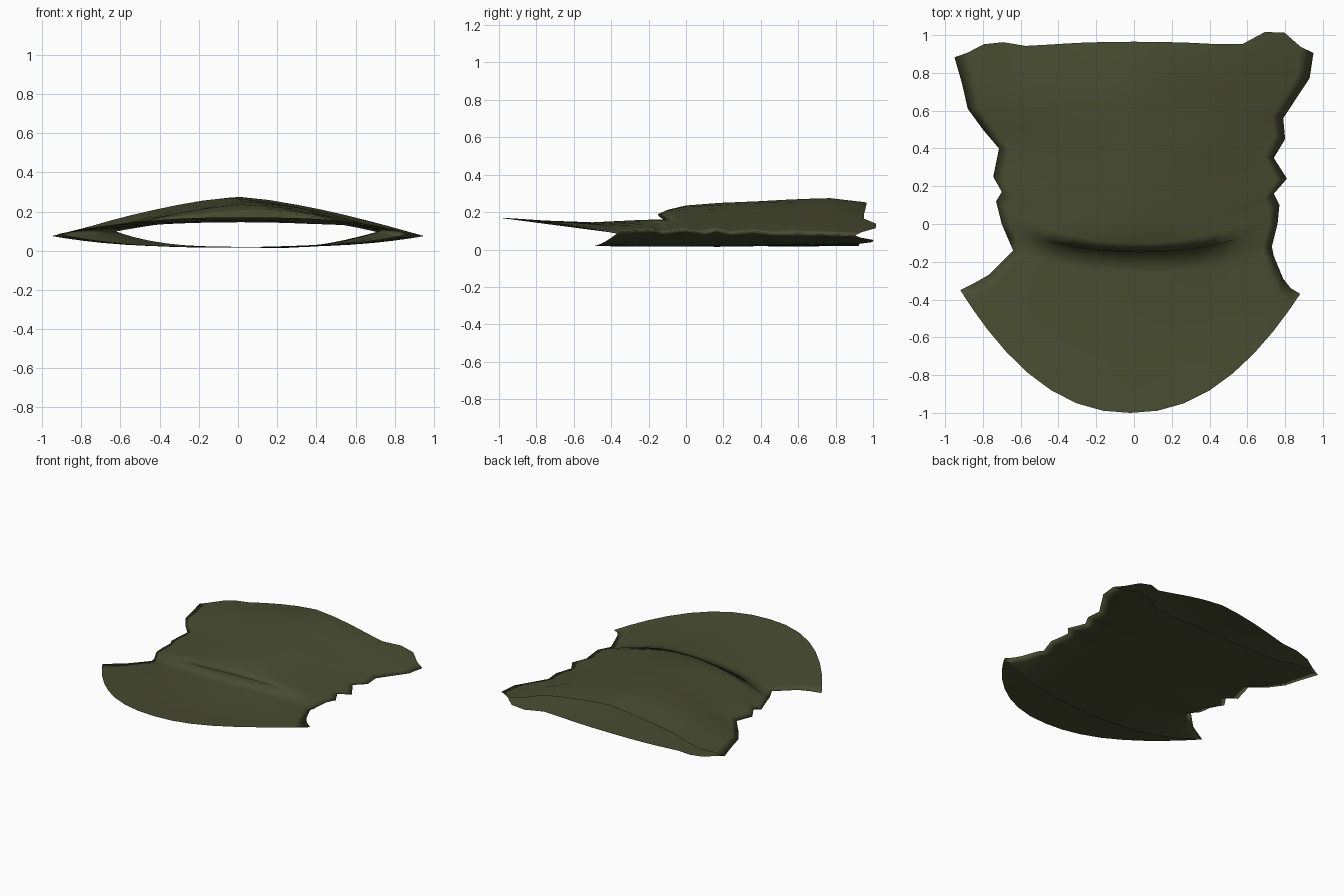
import bpy, bmesh, math
from mathutils import Vector, noise

if "Cube" in bpy.data.objects:
    bpy.data.objects.remove(bpy.data.objects["Cube"])

N = 16  # segments across each layer

# Rows from front hem to back hem:
# left x, right x, left y, right y, side z, top-centre y, top-centre z, bottom-centre y
ROWS = [
    (-.92, .88, -.35, -.37, .085, -1.0, .170, -.50),
    (-.84, .83, -.31, -.34, .095, -.75, .155, -.44),
    (-.77, .79, -.27, -.29, .100, -.50, .145, -.36),
    (-.64, .74, -.14, -.17, .105, -.26, .152, -.26),
    (-.67, .73, -.07, -.12, .090, -.10, .162, -.15),
    (-.70, .76,  .00,  .00, .105, -.15, .190, -.04),
    (-.73, .77,  .12,  .10, .085, -.10, .215,  .10),
    (-.70, .74,  .17,  .16, .105,  .00, .235,  .18),
    (-.745, .81, .25,  .24, .085,  .18, .248,  .27),
    (-.715, .74, .40,  .35, .100,  .38, .257,  .40),
    (-.80, .80,  .50,  .45, .085,  .52, .265,  .52),
    (-.88, .79,  .61,  .56, .085,  .64, .272,  .63),
    (-.91, .93,  .74,  .77, .080,  .77, .275,  .77),
    (-.95, .95,  .88,  .90, .075,  .965, .252, .93),
]


def point(i, u, top):
    xl, xr, yl, yr, zs, yt, zt, yb = ROWS[i]
    t = i / (len(ROWS) - 1)
    a, k = abs(u), (u + 1) / 2
    x = (xl + xr) / 2 + (xr - xl) / 2 * u
    ys = yl + (yr - yl) * k
    back = min(1, max(0, (t - .25) / .3))
    front_pow = 3.2 if u > 0 else 2.2
    # layer arch and hem curve
    if top:
        z = zs + (zt - zs) * (1 - a ** (front_pow + (1.4 - front_pow) * back))
        y = ys + (yt - ys) * (1 - a ** 2.2)
    else:
        z = zs - (zs - .018) * (1 - a ** 3)
        y = ys + (yb - ys) * (1 - a ** 2)
    # flared points at the back corners
    flare = max(0, (t - .85) / .15)
    y += flare * (.11 if u > 0 else .05) * math.exp(-((a - .79) / .12) ** 2)
    # soft wrinkles that fade at the edges and on the hems
    w = math.sin(math.pi * t) * (1 - a ** 6)
    n = noise.noise(Vector((x * 2.2, y * 5, 3 if top else 9)))
    z += n * w * (.022 if top else .012) * (.4 + a)
    return Vector((x, y, max(z, .006)))


# Cloth tube: rings of a top layer and a bottom layer joined at the sides
bm = bmesh.new()
rings = []
for i in range(len(ROWS)):
    us = [-math.cos(math.pi * j / N) * .5 + (2 * j / N - 1) * .5 for j in range(N + 1)]
    ring = [bm.verts.new(point(i, u, True)) for u in us]
    ring += [bm.verts.new(point(i, u, False)) for u in reversed(us[1:-1])]
    rings.append(ring)
for r0, r1 in zip(rings, rings[1:]):
    for j in range(len(r0)):
        k = (j + 1) % len(r0)
        bm.faces.new((r0[j], r0[k], r1[k], r1[j])).smooth = True

mesh = bpy.data.meshes.new("neck_gaiter")
bm.to_mesh(mesh)
bm.free()
gaiter = bpy.data.objects.new("neck_gaiter", mesh)
bpy.context.collection.objects.link(gaiter)

olive = bpy.data.materials.new("olive cloth")
olive.diffuse_color = (.065, .072, .030, 1)
olive.use_nodes = True
olive.node_tree.nodes["Principled BSDF"].inputs["Base Color"].default_value = olive.diffuse_color
mesh.materials.append(olive)
